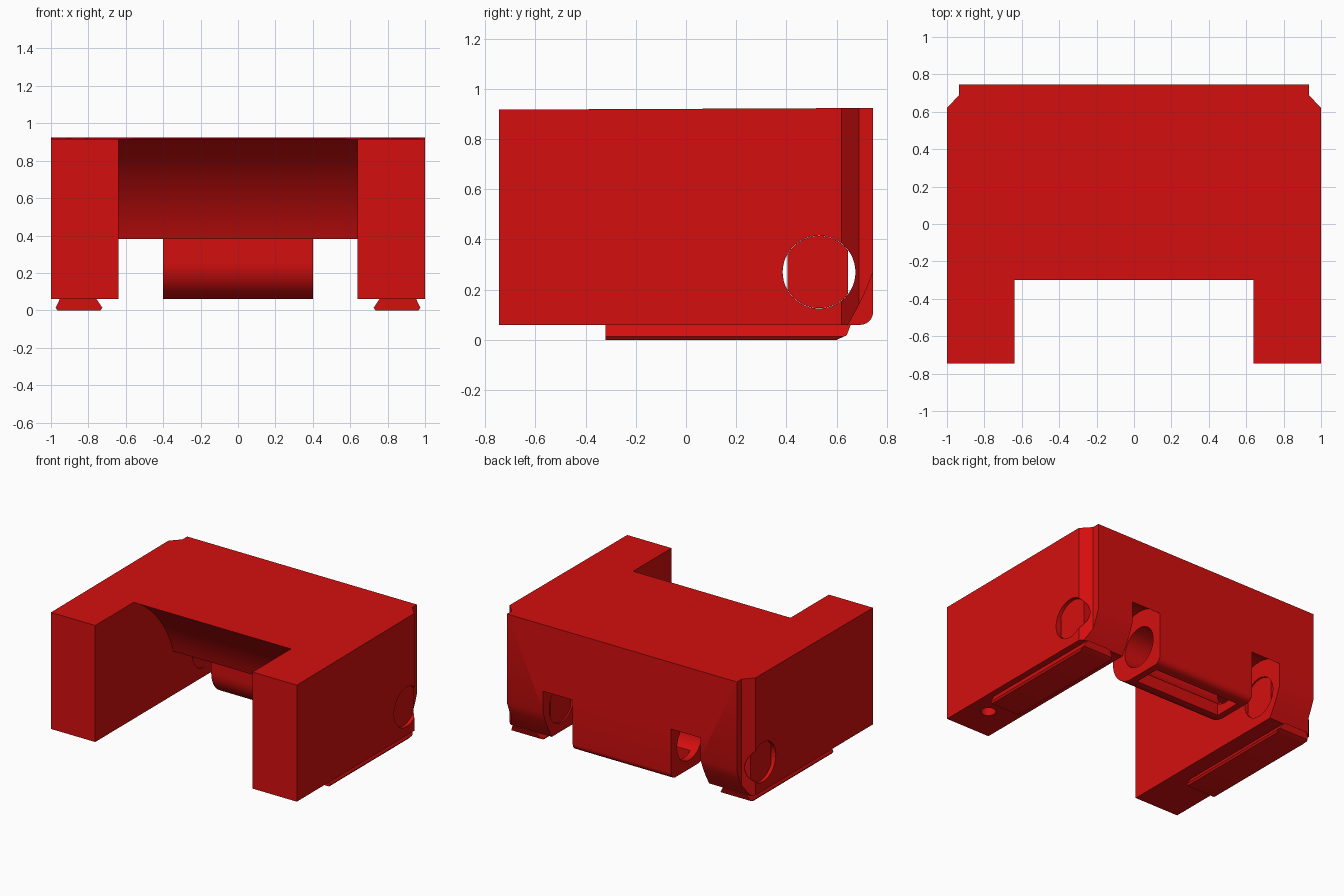
import bpy, bmesh, math

if "Cube" in bpy.data.objects:
    bpy.data.objects.remove(bpy.data.objects["Cube"])

red = bpy.data.materials.new("red plastic")
red.diffuse_color = (0.66, 0.0045, 0.0045, 1)
red.use_nodes = True
red.node_tree.nodes["Principled BSDF"].inputs["Base Color"].default_value = red.diffuse_color


def prism(name, pts, axis, a, b):
    """Extrude a 2D profile along an axis from a to b."""
    place = {"x": lambda p, t: (t, p[0], p[1]),
             "y": lambda p, t: (p[0], t, p[1]),
             "z": lambda p, t: (p[0], p[1], t)}[axis]
    bm = bmesh.new()
    lo = [bm.verts.new(place(p, a)) for p in pts]
    hi = [bm.verts.new(place(p, b)) for p in pts]
    bm.faces.new(lo)
    bm.faces.new(hi)
    n = len(pts)
    for i in range(n):
        j = (i + 1) % n
        bm.faces.new((lo[i], lo[j], hi[j], hi[i]))
    bmesh.ops.recalc_face_normals(bm, faces=bm.faces)
    me = bpy.data.meshes.new(name)
    bm.to_mesh(me)
    bm.free()
    me.materials.append(red)
    ob = bpy.data.objects.new(name, me)
    bpy.context.collection.objects.link(ob)
    return ob


def arc(cy, cz, r, a0, a1, n):
    return [(cy + r * math.cos(math.radians(a0 + (a1 - a0) * i / n)),
             cz + r * math.sin(math.radians(a0 + (a1 - a0) * i / n)))
            for i in range(n + 1)]


def disc(cy, cz, r, n=48):
    return arc(cy, cz, r, 0, 360, n)[:-1]


def rect(a0, a1, b0, b1):
    return [(a0, b0), (a1, b0), (a1, b1), (a0, b1)]


def combine(ob, other, op):
    """Apply a boolean and drop the second object."""
    mod = ob.modifiers.new("bool", "BOOLEAN")
    mod.operation, mod.solver, mod.object = op, "EXACT", other
    bpy.context.view_layer.objects.active = ob
    bpy.ops.object.modifier_apply(modifier=mod.name)
    bpy.data.objects.remove(other)


def cut(ob, other):
    combine(ob, other, "DIFFERENCE")


def add(ob, other):
    combine(ob, other, "UNION")


PIN = (0.53, 0.27)   # hinge axis in y, z
TOP = 0.917

# bridge between the legs, with a gently concave, overhanging front
R, A0, A1 = 0.955, 63, 19
end = (0.165, 0.38)
cy = end[0] - R * math.cos(math.radians(A1))
cz = end[1] - R * math.sin(math.radians(A1))
curve = [(-0.3, TOP)] + arc(cy, cz, R, A0, A1, 20)[1:]
body = prism("body", curve + [(0.745, 0.38), (0.745, TOP)], "x", -0.7, 0.7)

# round clearances on both sides of the hinge knuckle
for s in (-1, 1):
    cut(body, prism("clearance", disc(*PIN, 0.27), "x", s * 0.4, s * 0.72))

# side legs with a sloped lower back
for s in (-1, 1):
    add(body, prism("leg", [(-0.745, 0.06), (0.645, 0.06), (0.684, 0.13), (0.718, 0.2),
                            (0.745, 0.27), (0.745, TOP), (-0.745, TOP)],
                    "x", s * 0.64, s * 1.0))

# hinge knuckle, rounded at the front and lower back
add(body, prism("knuckle", arc(0.45, 0.25, 0.19, 180, 270, 14)
                + arc(0.695, 0.11, 0.05, 270, 360, 6)
                + [(0.745, 0.46), (0.26, 0.46)], "x", -0.4, 0.4))

# pin hole, knuckle pocket and notched rear corners
cut(body, prism("pin_hole", disc(*PIN, 0.145), "x", -1.2, 1.2))
cut(body, prism("pocket", rect(-0.35, 0.35, 0.45, 0.65), "z", 0.0, 0.38))
for s in (-1, 1):
    cut(body, prism("corner_cut", [(s * 1.0, 0.62), (s * 0.935, 0.69), (s * 0.935, 0.85),
                                   (s * 1.1, 0.85), (s * 1.1, 0.62)], "z", -0.1, 1.1))

# small blind hole under one leg
cut(body, prism("blind_hole", disc(0.85, -0.495, 0.05, 24), "z", 0.0, 0.3))

# back edge of the top rises very slightly
for v in body.data.vertices:
    if v.co.z > 0.9 and v.co.y > 0.6:
        v.co.z += 0.006

parts = [body]
for s, side in ((-1, "left"), (1, "right")):
    # plug almost filling the pin hole of the leg
    plug = prism(side + "_hole_plug", disc(*PIN, 0.144), "x", s * 0.65, s * 0.975)
    cut(plug, prism("trim", rect(0.3, 0.405, 0.0, 0.6), "x", s * 0.5, s * 1.2))
    cut(plug, prism("trim", rect(0.645, 0.8, 0.0, 0.6), "x", s * 0.5, s * 1.2))
    parts.append(plug)

    # dovetail rail under the leg
    rail = prism(side + "_rail", [(s * x, z) for x, z in (
        (0.725, 0.013), (0.735, 0), (0.965, 0), (0.975, 0.013),
        (0.952, 0.062), (0.758, 0.062))], "y", -0.32, 0.66)
    cut(rail, prism("rail_end_cut", [(0.6, -0.05), (0.6, 0), (0.64, 0.018), (0.66, 0.07),
                                     (0.8, 0.07), (0.8, -0.05)], "x", s * 0.6, s * 1.1))
    parts.append(rail)

# smooth curved faces, keep edges sharp
for ob in parts:
    bpy.ops.object.select_all(action="DESELECT")
    ob.select_set(True)
    bpy.context.view_layer.objects.active = ob
    bpy.ops.object.shade_smooth_by_angle(angle=math.radians(25))
